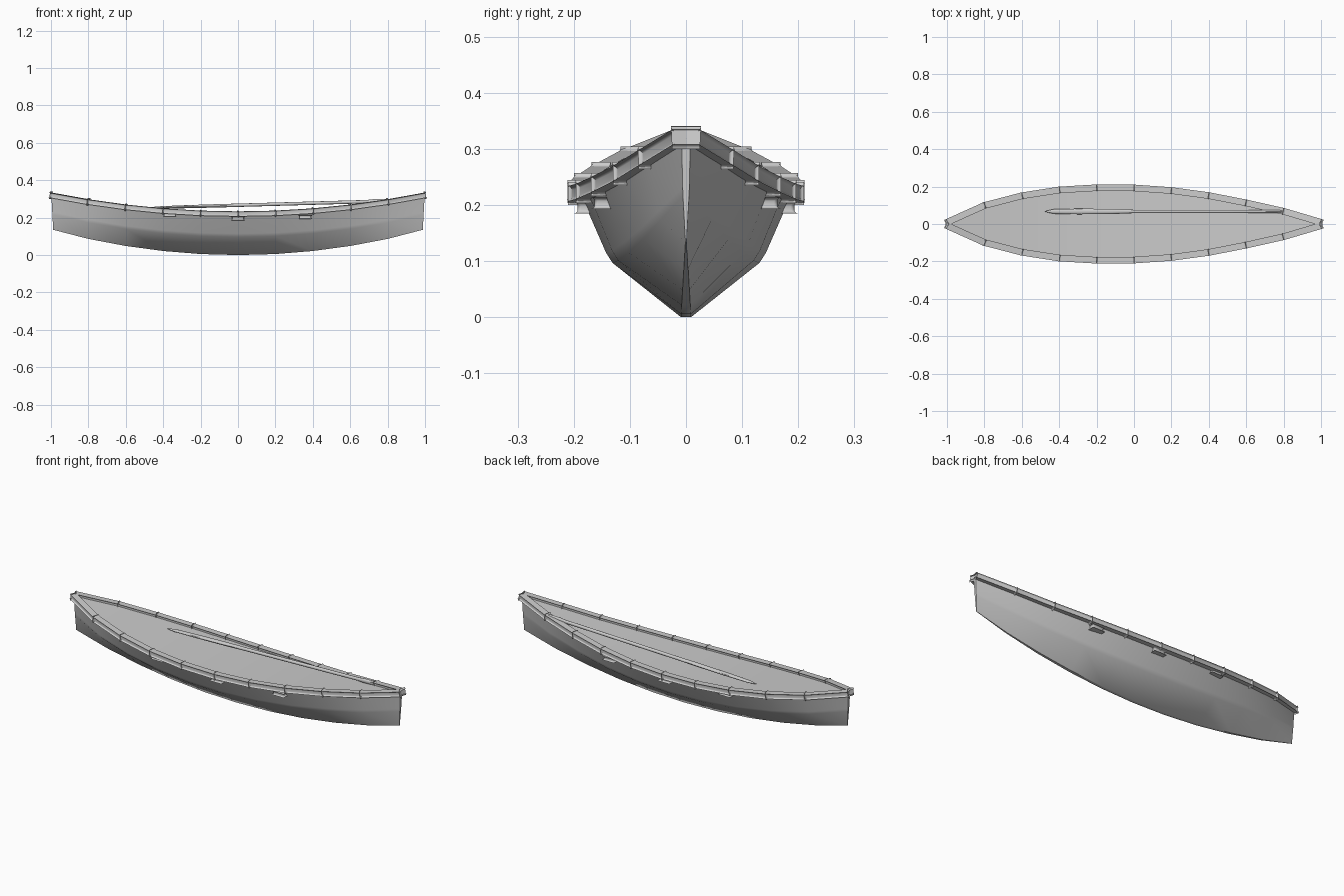
import bpy, bmesh, math
from mathutils import Vector

if "Cube" in bpy.data.objects:
    bpy.data.objects.remove(bpy.data.objects["Cube"])

def keel_z(x): return 0.135 * x * x
def sheer_z(x): return 0.219 + 0.1 * x * x

# half-width at the rim for stations x = -1 .. 1
W = [0.008, 0.098, 0.15, 0.181, 0.193, 0.192, 0.178, 0.151, 0.112, 0.067, 0.008]
X = [-1 + 0.2 * i for i in range(11)]

def make(name, bm, angle=35):
    bmesh.ops.recalc_face_normals(bm, faces=bm.faces)
    me = bpy.data.meshes.new(name)
    bm.to_mesh(me)
    bm.free()
    ob = bpy.data.objects.new(name, me)
    bpy.context.collection.objects.link(ob)
    bpy.context.view_layer.objects.active = ob
    bpy.ops.object.select_all(action='DESELECT')
    ob.select_set(True)
    bpy.ops.object.shade_smooth_by_angle(angle=math.radians(angle))
    return ob

def loft(name, rings, angle=35):
    bm = bmesh.new()
    vs = [[bm.verts.new(p) for p in r] for r in rings]
    n = len(rings[0])
    for a, b in zip(vs, vs[1:]):
        for i in range(n):
            j = (i + 1) % n
            bm.faces.new((a[i], a[j], b[j], b[i]))
    bm.faces.new(vs[0])
    bm.faces.new(vs[-1])
    return make(name, bm, angle)

# hull: decked loft through eleven stations
rings = []
for x, w in zip(X, W):
    k, s = keel_z(x), sheer_z(x)
    kw = 0.001 + 0.008 * (1 - x * x)
    half = [(kw, 0), (w * 0.68, 0.44), (w * 0.74, 0.52), (w * 0.93, 0.9), (w, 1)]
    pts = []
    for y, t in half:
        e = x if abs(x) < 0.99 else math.copysign(0.988 + 0.01 * t, x)
        pts.append((e, max(y, 0.001), k + t * (s - k)))
    rings.append(pts + [(a, -b, c) for a, b, c in reversed(pts)])
loft("hull", rings, 40)

def bar(name, p, q, w, h, bevel):
    """Rounded bar from p to q."""
    p, q = Vector(p), Vector(q)
    d = (q - p).normalized()
    side = d.cross(Vector((0, 0, 1))).normalized()
    up = side.cross(d)
    bm = bmesh.new()
    bmesh.ops.create_cube(bm, size=1)
    for v in bm.verts:
        c = v.co.copy()
        v.co = (p + q) / 2 + d * c.x * (q - p).length + side * c.y * w + up * c.z * h
    bmesh.ops.bevel(bm, geom=bm.edges[:], offset=bevel, segments=3, profile=0.5, affect='EDGES')
    return make(name, bm, 40)

# gunwale segments along both rims
for s in (-1, 1):
    for i in range(10):
        a = (X[i], s * (W[i] + 0.001), sheer_z(X[i]) + 0.001)
        b = (X[i + 1], s * (W[i + 1] + 0.001), sheer_z(X[i + 1]) + 0.001)
        bar("gunwale_segment", a, b, 0.021, 0.027, 0.007)

# thwarts whose ends poke through the hull
for x, z, half in ((-0.365, 0.215, 0.186), (0, 0.195, 0.193), (0.36, 0.203, 0.163)):
    bar("thwart", (x, -half, z), (x, half, z), 0.062, 0.02, 0.006)

# paddle resting lengthwise: blade, shaft and grip as one tapered loft
profile = [(-0.475, 0.002, 0.002), (-0.43, 0.012, 0.006), (-0.30, 0.015, 0.008),
           (-0.12, 0.014, 0.009), (0.0, 0.009, 0.009), (0.5, 0.009, 0.009),
           (0.69, 0.008, 0.009), (0.72, 0.008, 0.012), (0.785, 0.008, 0.012), (0.80, 0.005, 0.007)]
rings = []
for x, ry, rz in profile:
    zc = 0.253 + (x + 0.475) * 0.028
    rings.append([(x, 0.067 + ry * math.cos(a), zc + rz * math.sin(a))
                  for a in [i * math.tau / 12 for i in range(12)]])
loft("paddle", rings)
